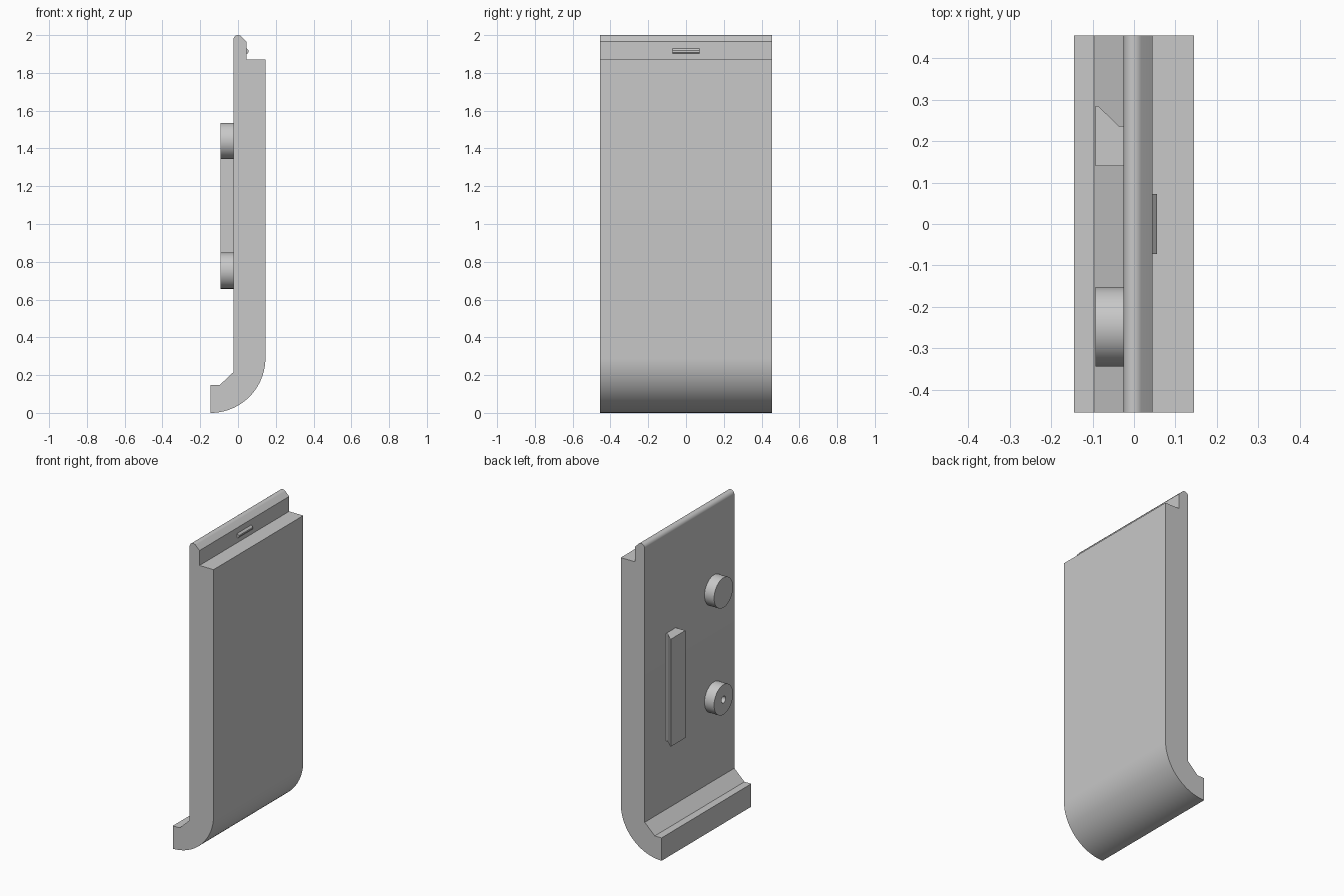
import bpy, bmesh, math
from mathutils import Vector

cube = bpy.data.objects.get("Cube")
if cube:
    bpy.data.objects.remove(cube)

grey = bpy.data.materials.new("light grey")
grey.use_nodes = True
grey.diffuse_color = (0.58, 0.58, 0.58, 1)
grey.node_tree.nodes["Principled BSDF"].inputs["Base Color"].default_value = grey.diffuse_color

HALF = 0.455      # half width of the panel
BACK = -0.025     # x of the flat rear face
PEG_END = -0.093  # x reached by the rear fittings


def finish(name, bm):
    bmesh.ops.remove_doubles(bm, verts=bm.verts, dist=1e-5)
    bmesh.ops.recalc_face_normals(bm, faces=bm.faces)
    mesh = bpy.data.meshes.new(name)
    bm.to_mesh(mesh)
    bm.free()
    mesh.materials.append(grey)
    obj = bpy.data.objects.new(name, mesh)
    bpy.context.collection.objects.link(obj)
    bpy.ops.object.select_all(action="DESELECT")
    obj.select_set(True)
    bpy.context.view_layer.objects.active = obj
    bpy.ops.object.shade_smooth_by_angle(angle=math.radians(25))
    return obj


def prism(name, points, depth):
    """Extrude a closed outline of 3D points along a vector."""
    bm = bmesh.new()
    face = bm.faces.new([bm.verts.new(p) for p in points])
    new = bmesh.ops.extrude_face_region(bm, geom=[face])["geom"]
    bmesh.ops.translate(bm, vec=depth, verts=[v for v in new if isinstance(v, bmesh.types.BMVert)])
    return finish(name, bm)


def peg(name, y, z, radius, hole=0.0):
    """Revolve a closed section around an axis along x."""
    bm = bmesh.new()
    section = [(BACK, hole), (PEG_END, hole), (PEG_END, radius), (BACK, radius)]
    verts = [bm.verts.new((x, y + r, z)) for x, r in section]
    pairs = zip(verts, verts[1:] + verts[:1])
    edges = [bm.edges.new(p) for i, p in enumerate(pairs) if hole or i > 0]
    bmesh.ops.spin(bm, geom=edges + verts, cent=(0, y, z), axis=(1, 0, 0),
                   angle=math.tau, steps=64)
    bmesh.ops.delete(bm, geom=[v for v in bm.verts if not v.link_faces], context="VERTS")
    return finish(name, bm)


def arc(cx, cz, r, start, end, steps):
    angles = [math.radians(start + (end - start) * i / steps) for i in range(steps + 1)]
    return [(cx + r * math.cos(a), cz + r * math.sin(a)) for a in angles]


# Panel: curved foot, stepped top with a rounded lip, hooked rear toe
outline = arc(-0.145, 0.29, 0.29, -90, 0, 32)
outline += [(0.145, 1.87), (0.045, 1.87), (0.045, 1.966)]
outline += arc(0, 1.975, 0.025, 45, 180, 14)
outline += [(BACK, 0.215), (-0.097, 0.147), (-0.145, 0.147)]
prism("panel", [(x, -HALF, z) for x, z in outline], Vector((0, 2 * HALF, 0)))

# Latch tab on the lip
tab = [(0.04, 1.902), (0.05, 1.902), (0.056, 1.909), (0.056, 1.918), (0.045, 1.93), (0.04, 1.93)]
prism("latch_tab", [(x, -0.072, z) for x, z in tab], Vector((0, 0.144, 0)))

# Chamfered rail on the rear face
rail = [(PEG_END, 0.14), (BACK, 0.14), (BACK, 0.237), (-0.037, 0.237), (-0.086, 0.285), (PEG_END, 0.285)]
prism("rear_rail", [(x, y, 0.655) for x, y in rail], Vector((0, 0, 0.69)))

# Round pegs on the rear face, the lower one bored
peg("upper_peg", -0.248, 1.44, 0.096)
peg("lower_peg", -0.248, 0.753, 0.096, hole=0.022)
